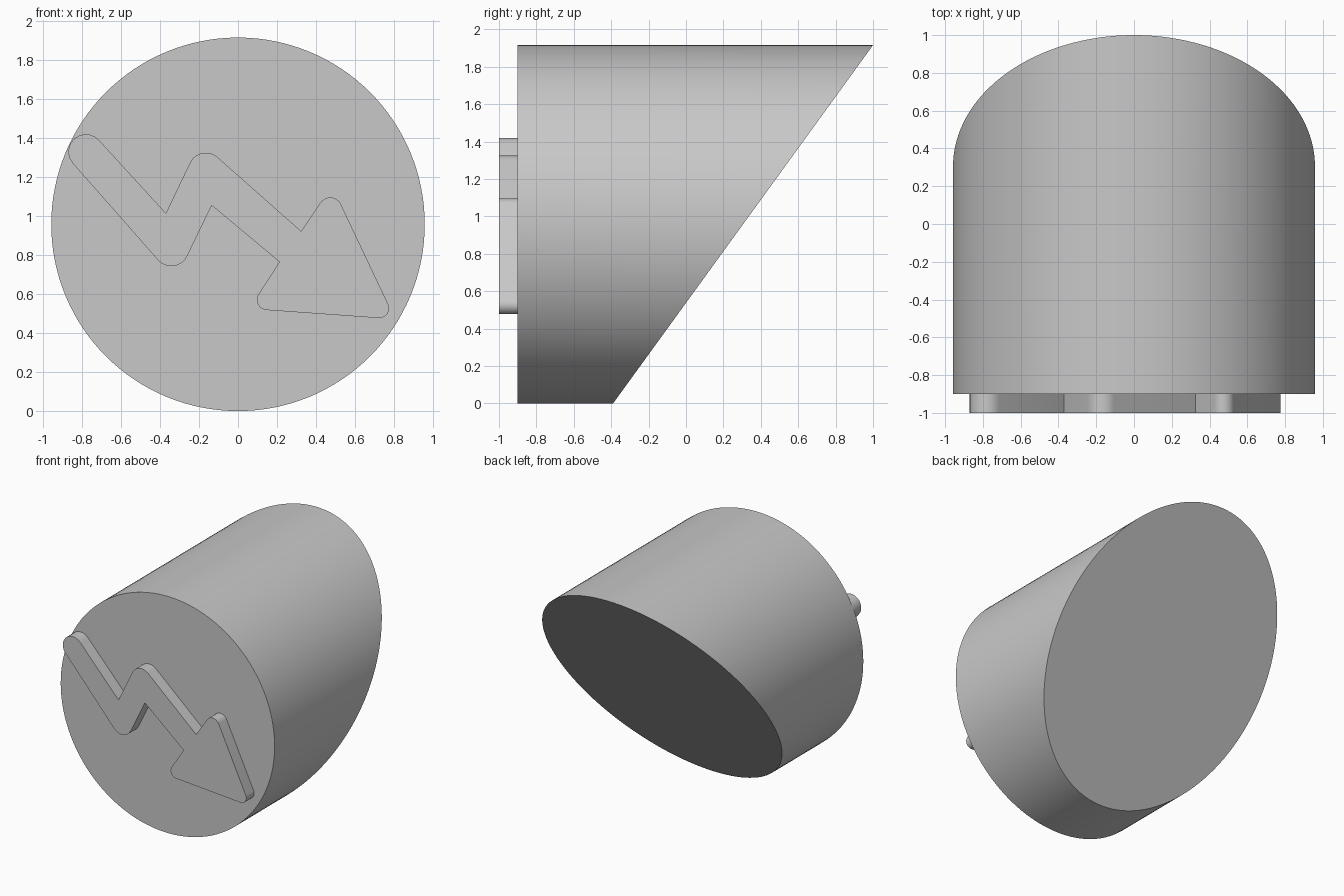
import bpy, bmesh, math
from mathutils import Vector

cube = bpy.data.objects.get("Cube")
if cube:
    bpy.data.objects.remove(cube, do_unlink=True)

grey = bpy.data.materials.new("light_grey")
grey.use_nodes = True
COLOUR = (0.58, 0.58, 0.58, 1)
grey.diffuse_color = COLOUR
grey.node_tree.nodes["Principled BSDF"].inputs["Base Color"].default_value = COLOUR

R = 0.958          # body radius, also the height of its axis
FACE_Y = -0.9      # front face of the body


def prism(name, outline, front, back):
    """Loft an (x, z) outline along y; front and back give y at each z."""
    bm = bmesh.new()
    a = [bm.verts.new((x, front(z), z)) for x, z in outline]
    b = [bm.verts.new((x, back(z), z)) for x, z in outline]
    n = len(a)
    for i in range(n):
        j = (i + 1) % n
        bm.faces.new((a[i], a[j], b[j], b[i]))
    bm.faces.new(a)
    bm.faces.new(b)
    bmesh.ops.recalc_face_normals(bm, faces=bm.faces)
    mesh = bpy.data.meshes.new(name)
    bm.to_mesh(mesh)
    bm.free()
    mesh.materials.append(grey)
    obj = bpy.data.objects.new(name, mesh)
    bpy.context.collection.objects.link(obj)
    bpy.ops.object.select_all(action='DESELECT')
    obj.select_set(True)
    bpy.context.view_layer.objects.active = obj
    bpy.ops.object.shade_smooth_by_angle(angle=math.radians(25))
    return obj


def rounded_outline(corners, steps=10):
    """Join corner circles (x, z, radius), listed clockwise, by tangent lines."""
    n = len(corners)
    normals = []
    for i in range(n):
        x1, z1, r1 = corners[i]
        x2, z2, r2 = corners[(i + 1) % n]
        d = Vector((x2 - x1, z2 - z1))
        k = (r1 - r2) / d.length
        d.normalize()
        normals.append(d * k + Vector((-d.y, d.x)) * math.sqrt(1 - k * k))
    points = []
    for i, (x, z, r) in enumerate(corners):
        if r == 0:
            points.append((x, z))
            continue
        start = math.atan2(normals[i - 1].y, normals[i - 1].x)
        end = math.atan2(normals[i].y, normals[i].x)
        sweep = (start - end) % math.tau
        for s in range(steps + 1):
            t = start - sweep * s / steps
            points.append((x + r * math.cos(t), z + r * math.sin(t)))
    return points


# Body: horizontal cylinder with a slanted back
circle = [(R * math.sin(math.tau * i / 128), R + R * math.cos(math.tau * i / 128))
          for i in range(128)]
prism("slanted_cylinder", circle,
      lambda z: FACE_Y, lambda z: -0.39 + 1.39 * z / (2 * R))

# Raised zigzag arrow on the front face
arrow = [
    (-0.78, 1.33, 0.09),      # tail
    (-0.37, 1.015, 0),
    (-0.165, 1.235, 0.09),    # upper bend
    (0.325, 0.922, 0),
    (0.473, 1.036, 0.06),     # head, upper barb
    (0.725, 0.527, 0.05),     # tip
    (0.15, 0.571, 0.053),     # head, lower barb
    (0.213, 0.765, 0),
    (-0.135, 1.055, 0),
    (-0.342, 0.833, 0.09),    # lower bend
]
prism("zigzag_arrow", rounded_outline(arrow),
      lambda z: -1.0, lambda z: FACE_Y + 0.01)
